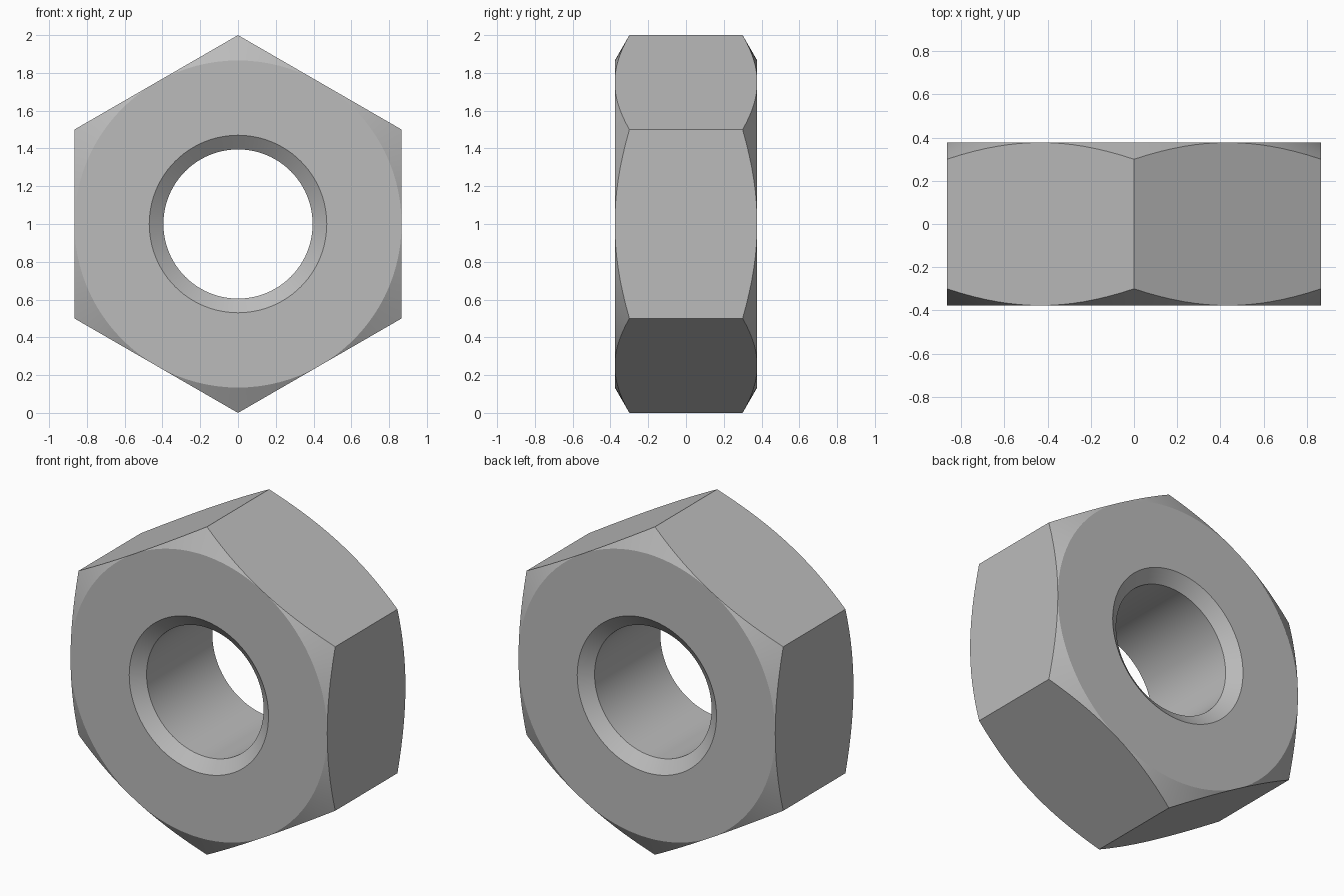
import bpy, bmesh
from math import sin, cos, tan, pi, radians

cube = bpy.data.objects.get("Cube")
if cube:
    bpy.data.objects.remove(cube, do_unlink=True)

SEGMENTS = 96            # multiple of six, so the corners are sampled exactly
HALF = 0.377             # half thickness
APOTHEM = cos(pi / 6)    # centre to hexagon side
BORE, SINK, SINK_DEPTH = 0.395, 0.47, 0.06
CHAMFER = tan(radians(30))


def section(angle):
    """Closed (radius, y) outline of the nut at one angle around the bore."""
    hex_r = APOTHEM / cos(angle % (pi / 3) - pi / 6)
    edge_y = HALF - (hex_r - APOTHEM) * CHAMFER
    front = [(BORE, SINK_DEPTH - HALF), (SINK, -HALF),
             (APOTHEM, -HALF), (hex_r, -edge_y)]
    return front + [(r, -y) for r, y in reversed(front)]


# Sweep the section around the bore axis
bm = bmesh.new()
loops = []
for i in range(SEGMENTS):
    a = 2 * pi * i / SEGMENTS
    loops.append([bm.verts.new((r * sin(a), y, 1 + r * cos(a)))
                  for r, y in section(a)])
for i, loop in enumerate(loops):
    after = loops[(i + 1) % SEGMENTS]
    for j in range(len(loop)):
        k = (j + 1) % len(loop)
        bm.faces.new((loop[j], loop[k], after[k], after[j]))

# Merge the points where the chamfer runs out at the middle of each side
bmesh.ops.remove_doubles(bm, verts=bm.verts, dist=0.00001)
bmesh.ops.recalc_face_normals(bm, faces=bm.faces)
mesh = bpy.data.meshes.new("hex_nut")
bm.to_mesh(mesh)
bm.free()
nut = bpy.data.objects.new("hex_nut", mesh)
bpy.context.collection.objects.link(nut)

# Plain grey metal
grey = bpy.data.materials.new("grey_metal")
grey.use_nodes = True
colour = (0.5, 0.5, 0.5, 1)
grey.diffuse_color = colour
grey.node_tree.nodes["Principled BSDF"].inputs["Base Color"].default_value = colour
mesh.materials.append(grey)

# Smooth bore and chamfers, sharp corners
bpy.ops.object.select_all(action="DESELECT")
nut.select_set(True)
bpy.context.view_layer.objects.active = nut
bpy.ops.object.shade_smooth_by_angle(angle=radians(25))
